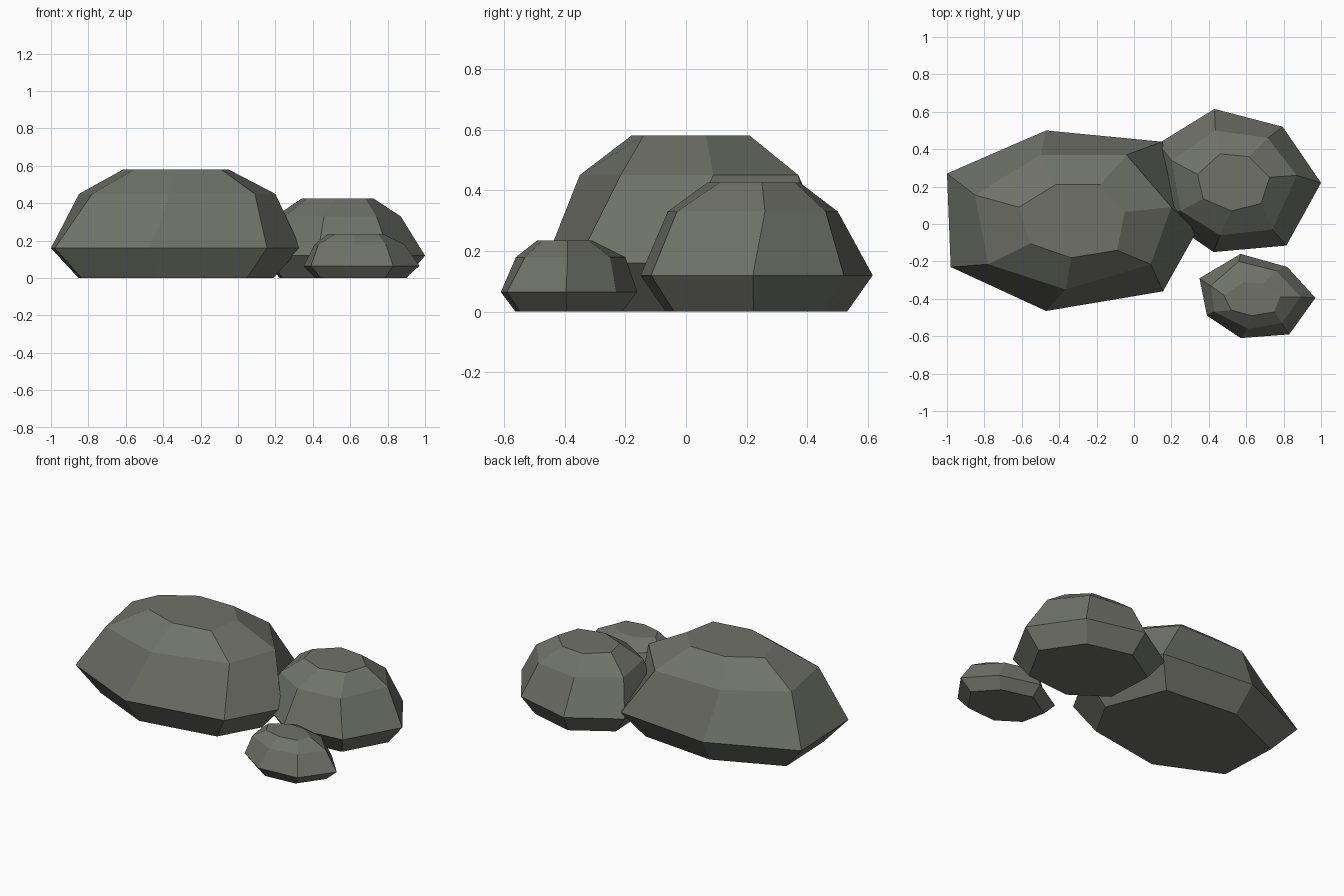
import bpy, bmesh

MAT = bpy.data.materials.new("stone")
MAT.diffuse_color = (0.16, 0.17, 0.14, 1)


def rock(name, heights, centre, belly, shoulder, crown):
    """Seven-sided boulder lofted from base, belly, shoulder and crown rings."""
    cx, cy = centre
    base = [(cx + (x - cx) * 0.78, cy + (y - cy) * 0.78) for x, y in belly]
    bm = bmesh.new()
    rings = [[bm.verts.new((x, y, z)) for x, y in ring]
             for ring, z in zip((base, belly, shoulder, crown), heights)]
    n = len(belly)
    for lo, hi in zip(rings, rings[1:]):
        for i in range(n):
            j = (i + 1) % n
            bm.faces.new((lo[i], lo[j], hi[j], hi[i]))
    bm.faces.new(rings[0])
    bm.faces.new(rings[-1])
    bmesh.ops.recalc_face_normals(bm, faces=bm.faces)
    mesh = bpy.data.meshes.new(name)
    bm.to_mesh(mesh)
    bm.free()
    mesh.materials.append(MAT)
    bpy.context.collection.objects.link(bpy.data.objects.new(name, mesh))


# Large boulder on the left
rock("large_rock", (0, 0.16, 0.45, 0.58), (-0.33, 0),
     [(0.335, -0.04), (0.15, 0.44), (-0.47, 0.5), (-1, 0.27),
      (-0.98, -0.23), (-0.47, -0.465), (0.155, -0.36)],
     [(0.2, 0.09), (-0.04, 0.37), (-0.5, 0.37), (-0.85, 0.155),
      (-0.78, -0.215), (-0.365, -0.35), (0.09, -0.215)],
     [(-0.05, 0.065), (-0.18, 0.21), (-0.42, 0.21), (-0.615, 0.09),
      (-0.555, -0.105), (-0.335, -0.18), (-0.09, -0.14)])

# Medium boulder at the back right
rock("medium_rock", (0, 0.12, 0.33, 0.425), (0.55, 0.23),
     [(1, 0.22), (0.795, 0.52), (0.43, 0.615), (0.13, 0.43),
      (0.15, 0.04), (0.425, -0.15), (0.815, -0.115)],
     [(0.87, 0.26), (0.715, 0.46), (0.435, 0.5), (0.2, 0.34),
      (0.25, 0.07), (0.46, -0.06), (0.74, -0.03)],
     [(0.725, 0.25), (0.615, 0.36), (0.46, 0.375), (0.34, 0.265),
      (0.37, 0.135), (0.52, 0.07), (0.68, 0.11)])

# Small stone at the front right
rock("small_rock", (0, 0.065, 0.18, 0.235), (0.63, -0.39),
     [(0.97, -0.395), (0.82, -0.23), (0.57, -0.16), (0.35, -0.29),
      (0.39, -0.49), (0.57, -0.61), (0.83, -0.59)],
     [(0.89, -0.39), (0.76, -0.25), (0.56, -0.2), (0.41, -0.33),
      (0.43, -0.47), (0.61, -0.56), (0.79, -0.53)],
     [(0.78, -0.39), (0.69, -0.32), (0.585, -0.31), (0.48, -0.38),
      (0.52, -0.46), (0.63, -0.49), (0.75, -0.47)])
